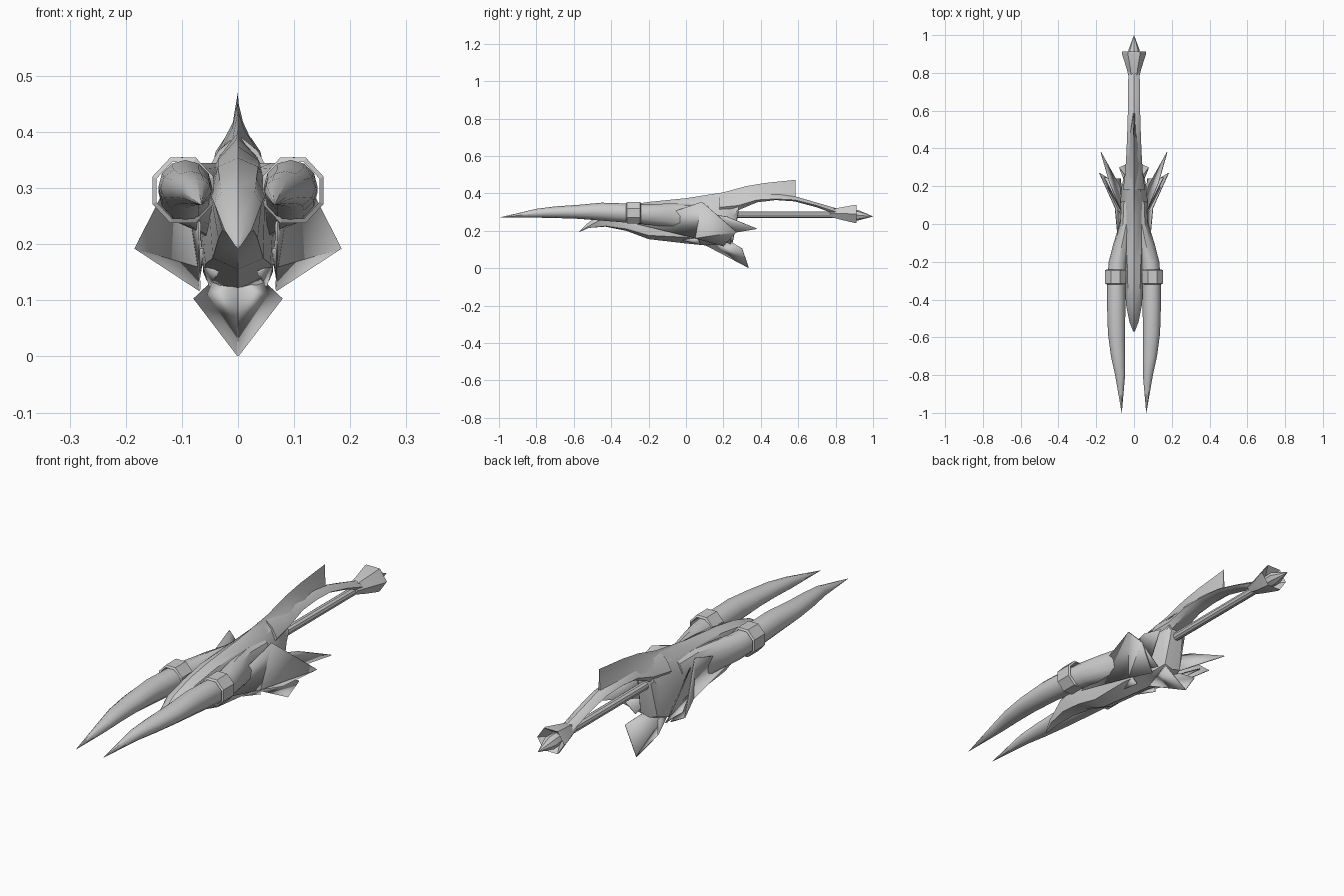
import bpy, bmesh, math
from mathutils import Vector

grey = bpy.data.materials.new("hull_grey")
grey.diffuse_color = (0.6, 0.6, 0.6, 1)


def finish(name, bm, angle=35):
    bmesh.ops.remove_doubles(bm, verts=bm.verts, dist=0.0004)
    bmesh.ops.recalc_face_normals(bm, faces=bm.faces)
    me = bpy.data.meshes.new(name)
    bm.to_mesh(me)
    bm.free()
    me.materials.append(grey)
    ob = bpy.data.objects.new(name, me)
    bpy.context.collection.objects.link(ob)
    bpy.ops.object.select_all(action='DESELECT')
    ob.select_set(True)
    bpy.context.view_layer.objects.active = ob
    bpy.ops.object.shade_smooth_by_angle(angle=math.radians(angle))
    return ob


def loft(name, rings, angle=35, closed=False):
    """Skin a list of equal-length point rings."""
    bm = bmesh.new()
    loops = [[bm.verts.new(p) for p in r] for r in rings]
    n = len(loops[0])
    pairs = list(zip(loops, loops[1:]))
    if closed:
        pairs.append((loops[-1], loops[0]))
    for a, b in pairs:
        for i in range(n):
            j = (i + 1) % n
            bm.faces.new((a[i], a[j], b[j], b[i]))
    if not closed:
        bm.faces.new(loops[0])
        bm.faces.new(loops[-1])
    return finish(name, bm, angle)


def half_ring(y, pts):
    """Mirror a top-to-bottom half profile across x = 0."""
    return [(x, y, z) for x, z in pts] + [(-x, y, z) for x, z in pts[-2:0:-1]]


def oval(y, xc, zc, rx, rz, n=12, turn=0.0):
    return [(xc + rx * math.cos(turn + 2 * math.pi * i / n), y,
             zc + rz * math.sin(turn + 2 * math.pi * i / n)) for i in range(n)]


def plate(name, faces, thick=0.004):
    bm = bmesh.new()
    for f in faces:
        bm.faces.new([bm.verts.new(p) for p in f])
    ob = finish(name, bm, 20)
    mod = ob.modifiers.new("thickness", 'SOLIDIFY')
    mod.thickness = thick
    mod.offset = 0
    return ob


# Fuselage: y, top z, shoulder x/z, side x/z, belly x/z, bottom z
hull = [
    (-0.57, 0.197, 0.003, 0.196, 0.004, 0.195, 0.003, 0.194, 0.193),
    (-0.52, 0.245, 0.015, 0.238, 0.024, 0.225, 0.016, 0.215, 0.215),
    (-0.43, 0.302, 0.030, 0.292, 0.042, 0.272, 0.028, 0.225, 0.222),
    (-0.32, 0.335, 0.033, 0.318, 0.048, 0.285, 0.035, 0.210, 0.200),
    (-0.20, 0.354, 0.036, 0.338, 0.053, 0.290, 0.045, 0.175, 0.155),
    (0.00, 0.374, 0.036, 0.350, 0.066, 0.290, 0.058, 0.165, 0.132),
    (0.12, 0.390, 0.034, 0.355, 0.072, 0.280, 0.062, 0.150, 0.120),
    (0.20, 0.400, 0.030, 0.355, 0.065, 0.280, 0.056, 0.135, 0.115),
    (0.25, 0.400, 0.028, 0.355, 0.054, 0.280, 0.040, 0.150, 0.138),
    (0.28, 0.395, 0.025, 0.355, 0.045, 0.315, 0.030, 0.300, 0.290),
]
loft("fuselage", [half_ring(s[0], [(0, s[1]), s[2:4], s[4:6], s[6:8], (0, s[8])])
                  for s in hull])

# Arched tail boom: y, top z, side half width, side z, bottom z
boom = [
    (0.18, 0.395, 0.058, 0.325, 0.290),
    (0.28, 0.400, 0.046, 0.335, 0.310),
    (0.38, 0.405, 0.040, 0.365, 0.352),
    (0.48, 0.400, 0.036, 0.370, 0.364),
    (0.58, 0.385, 0.033, 0.365, 0.357),
    (0.70, 0.350, 0.031, 0.335, 0.325),
    (0.82, 0.315, 0.030, 0.295, 0.280),
]
loft("tail_boom", [half_ring(y, [(0, t), (w * 0.6, t * 0.6 + s * 0.4), (w, s),
                                 (w * 0.6, b), (0, b)]) for y, t, w, s, b in boom])

# Dorsal fin: y, top z, base half width, base z
fin = [(0.0, 0.374, 0.030, 0.350), (0.20, 0.405, 0.036, 0.355),
       (0.32, 0.438, 0.036, 0.365), (0.42, 0.455, 0.030, 0.372),
       (0.585, 0.472, 0.006, 0.365)]
loft("dorsal_fin", [half_ring(y, [(0, t), (w * 0.3, t * 0.55 + b * 0.45), (w, b),
                                  (0, b - 0.004)]) for y, t, w, b in fin])

# Lower tail rod
loft("tail_rod", [oval(y, 0, 0.285, 0.018, 0.018, 10) for y in (0.2, 0.86)])

# Flared tail cup and pointed tip
cup = [(0.77, 0.295, 0.026, 0.022), (0.82, 0.292, 0.038, 0.036),
       (0.90, 0.290, 0.064, 0.055), (0.912, 0.290, 0.064, 0.055),
       (0.875, 0.288, 0.030, 0.028)]
loft("tail_cup", [oval(y, 0, z, a, b, 6) for y, z, a, b in cup], 20)
loft("tail_tip", [oval(0.86, 0, 0.285, 0.026, 0.026, 8),
                  oval(0.92, 0, 0.283, 0.030, 0.028, 8),
                  oval(1.0, 0, 0.276, 0.0005, 0.0005, 8)])

# Prongs: y, inner x, outer x, bottom z, top z
prong = [
    (-1.0, 0.0645, 0.0655, 0.2695, 0.2705),
    (-0.80, 0.047, 0.100, 0.270, 0.317),
    (-0.70, 0.047, 0.122, 0.268, 0.330),
    (-0.58, 0.047, 0.138, 0.264, 0.338),
    (-0.45, 0.046, 0.142, 0.254, 0.350),
    (-0.30, 0.045, 0.142, 0.242, 0.345),
    (-0.20, 0.035, 0.134, 0.232, 0.342),
    (-0.10, 0.015, 0.108, 0.220, 0.345),
    (0.00, 0.005, 0.076, 0.205, 0.345),
    (0.12, 0.005, 0.070, 0.200, 0.340),
]
for side, s in (("left", -1), ("right", 1)):
    loft(side + "_prong", [oval(y, s * (a + b) / 2, (c + d) / 2, (b - a) / 2, (d - c) / 2)
                           for y, a, b, c, d in prong])

    # Collar around each prong
    def collar(y, k):
        return oval(y, s * 0.098, 0.296, 0.058 * k, 0.062 * k, 8, math.pi / 8)
    loft(side + "_collar", [collar(-0.32, 0.88), collar(-0.315, 1.02),
                            collar(-0.245, 1.02), collar(-0.24, 0.88)], 20, closed=True)

    # Swept side blades, from the largest to the smallest
    def m(*pts):
        return [(s * x, y, z) for x, y, z in pts]
    plate(side + "_main_blade", [
        m((0.068, -0.26, 0.235), (0.100, 0.085, 0.355), (0.070, 0.05, 0.16)),
        m((0.100, 0.085, 0.355), (0.183, 0.27, 0.193), (0.070, 0.05, 0.16)),
        m((0.183, 0.27, 0.193), (0.068, 0.20, 0.118), (0.070, 0.05, 0.16))])
    plate(side + "_rear_blade", [
        m((0.065, 0.06, 0.30), (0.130, 0.22, 0.275), (0.175, 0.38, 0.21)),
        m((0.065, 0.06, 0.30), (0.175, 0.38, 0.21), (0.075, 0.20, 0.18))])
    plate(side + "_lower_blade", [
        m((0.060, 0.05, 0.19), (0.155, 0.245, 0.20), (0.070, 0.24, 0.13)),
        m((0.035, -0.02, 0.15), (0.062, 0.06, 0.165), (0.050, 0.08, 0.125))])

    # Half of the folded keel fin
    plate(side + "_keel_fin", [
        m((0, 0.10, 0.125), (0.078, 0.30, 0.104), (0, 0.335, 0.002)),
        m((0, 0.10, 0.125), (0.040, 0.245, 0.138), (0.078, 0.30, 0.104))])
